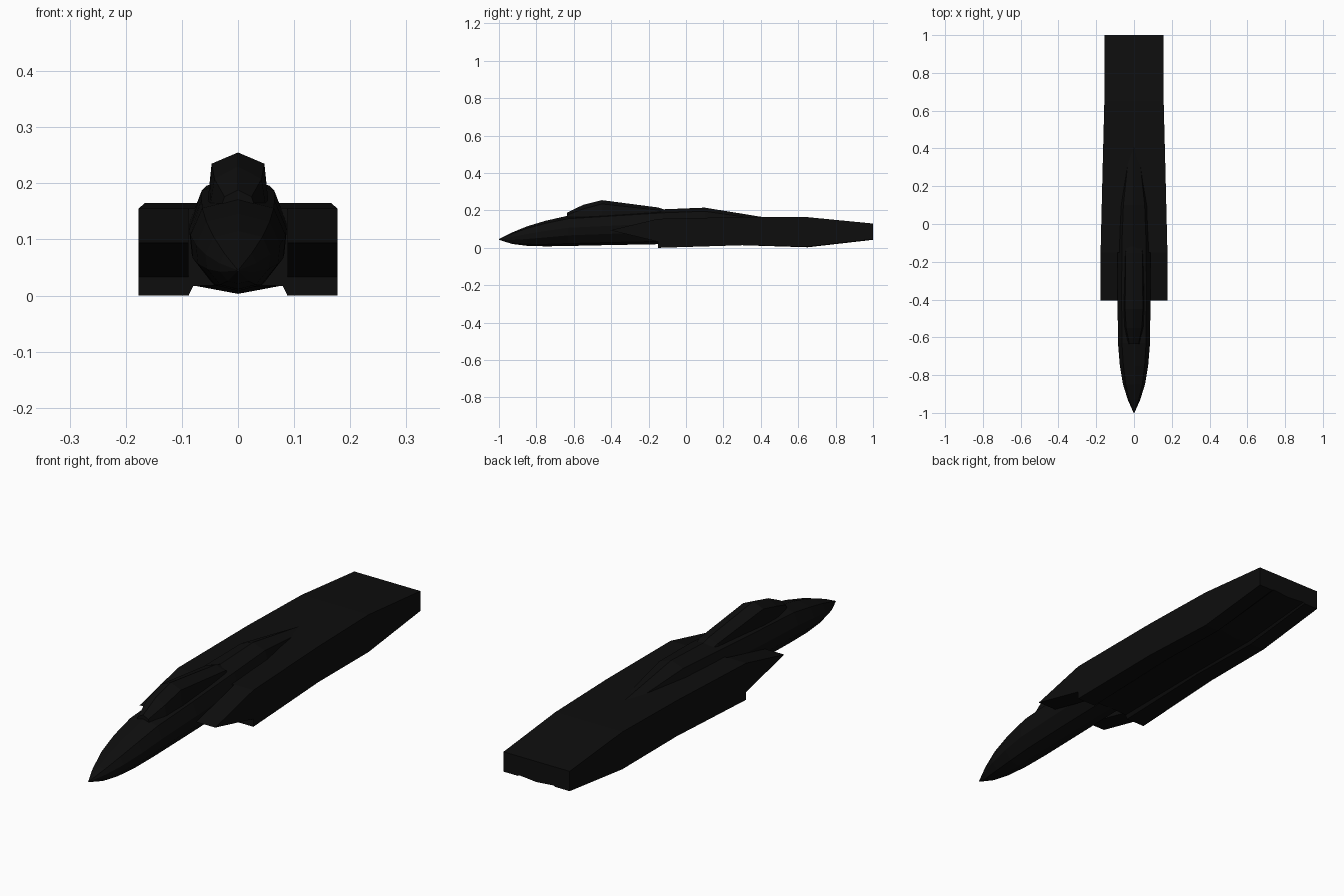
import bpy, bmesh

if "Cube" in bpy.data.objects:
    bpy.data.objects.remove(bpy.data.objects["Cube"])

black = bpy.data.materials.new("matte_black")
black.diffuse_color = (0.0043, 0.0043, 0.0043, 1)
black.use_nodes = True
black.node_tree.nodes["Principled BSDF"].inputs["Base Color"].default_value = black.diffuse_color


def finish(name, bm):
    bmesh.ops.recalc_face_normals(bm, faces=bm.faces)
    me = bpy.data.meshes.new(name)
    bm.to_mesh(me)
    bm.free()
    me.materials.append(black)
    ob = bpy.data.objects.new(name, me)
    bpy.context.collection.objects.link(ob)
    return ob


def loft(name, sections):
    """Skin of (y, half outline) sections; outlines run from top centre to bottom centre."""
    bm = bmesh.new()
    rings = []
    for y, half in sections:
        outline = half + [(-x, z) for x, z in half[-2:0:-1]]
        rings.append([bm.verts.new((x, y, z)) for x, z in outline])
    n = len(rings[0])
    for a, b in zip(rings, rings[1:]):
        for i in range(n):
            j = (i + 1) % n
            bm.faces.new((a[i], a[j], b[j], b[i]))
    bm.faces.new(rings[0])
    bm.faces.new(rings[-1])
    return finish(name, bm)


# forward fuselage with the spine that fades into the rear body
def fuselage_half(w, zt, zb):
    h = zt - zb
    return [(0, zt), (0.75 * w, zt - 0.1 * h), (w, zb + 0.6 * h),
            (0.95 * w, zb + 0.35 * h), (0.55 * w, zb + 0.08 * h), (0, zb)]


loft("fuselage", [(y, fuselage_half(w, t, b)) for y, w, t, b in [
    (-1.0, 0.002, 0.047, 0.043), (-0.93, 0.033, 0.082, 0.021),
    (-0.85, 0.058, 0.115, 0.011), (-0.75, 0.075, 0.145, 0.008),
    (-0.63, 0.085, 0.172, 0.010), (-0.40, 0.087, 0.187, 0.015),
    (-0.12, 0.086, 0.206, 0.020), (0.10, 0.075, 0.215, 0.020),
    (0.42, 0.030, 0.163, 0.030)]])

# faceted canopy
loft("canopy", [(y, [(0, t), (w, s), (w + 0.009, 0.15), (0, 0.15)]) for y, w, s, t in [
    (-0.635, 0.024, 0.176, 0.188), (-0.55, 0.042, 0.208, 0.230),
    (-0.45, 0.047, 0.235, 0.255), (-0.15, 0.044, 0.202, 0.216),
    (-0.10, 0.035, 0.180, 0.200)]])

# flat rear body with twin-bellied underside
loft("rear_body", [(y, [(0, t), (w, t), (w, b), (0.088, b), (0.08, m), (0, c)])
                   for y, w, t, b, m, c in [
    (-0.15, 0.177, 0.155, 0.0, 0.017, 0.020), (0.30, 0.166, 0.165, 0.014, 0.020, 0.014),
    (0.65, 0.157, 0.164, 0.006, 0.018, 0.003), (1.0, 0.155, 0.130, 0.046, 0.050, 0.043)]])

# wedge shaped air intakes on both sides
bm = bmesh.new()
profile = [(-0.405, 0.094), (-0.15, 0.155), (-0.15, 0.033)]
inner, outer = [[bm.verts.new((x, y, z)) for y, z in profile] for x in (0.088, 0.177)]
bm.faces.new(inner)
bm.faces.new(outer)
for i in range(3):
    j = (i + 1) % 3
    bm.faces.new((inner[i], inner[j], outer[j], outer[i]))
intake = finish("air_intakes", bm)
intake.modifiers.new("mirror", "MIRROR")
